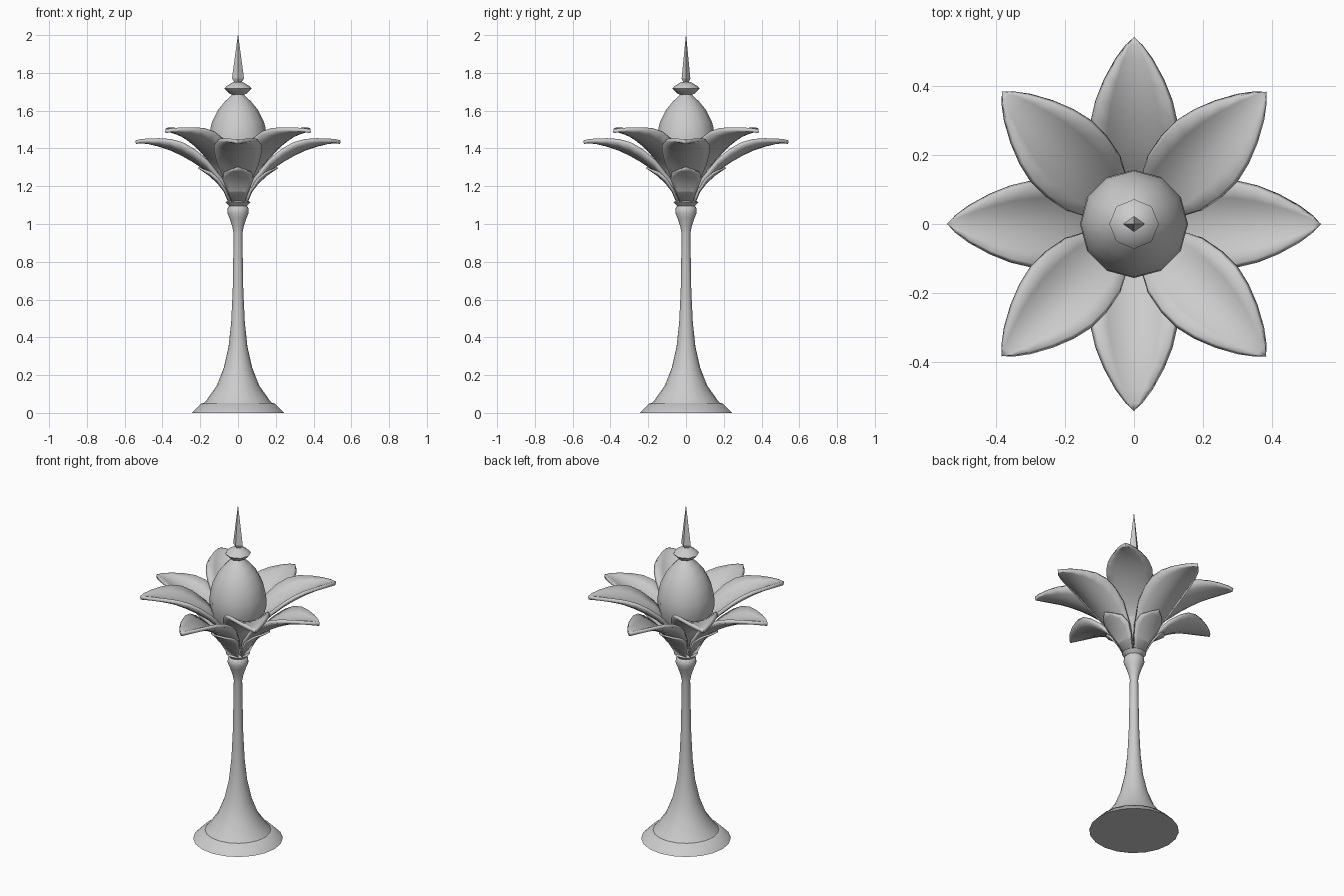
import bpy, math

cube = bpy.data.objects.get("Cube")
if cube:
    bpy.data.objects.remove(cube)

grey = bpy.data.materials.new("pale_grey")
grey.use_nodes = True
colour = (0.6, 0.6, 0.6, 1)
grey.diffuse_color = colour
grey.node_tree.nodes["Principled BSDF"].inputs["Base Color"].default_value = colour


def make(name, verts, faces, angle=40):
    mesh = bpy.data.meshes.new(name)
    mesh.from_pydata(verts, [], faces)
    mesh.materials.append(grey)
    ob = bpy.data.objects.new(name, mesh)
    bpy.context.collection.objects.link(ob)
    bpy.ops.object.select_all(action="DESELECT")
    ob.select_set(True)
    bpy.context.view_layer.objects.active = ob
    bpy.ops.object.shade_smooth_by_angle(angle=math.radians(angle))
    return ob


def lathe(name, profile, sides, squash=1, angle=40):
    """Turn (radius, height) points, listed upward, into a capped solid."""
    verts, faces = [], []
    for r, z in profile:
        for i in range(sides):
            a = math.tau * i / sides
            verts.append((r * math.cos(a), squash * r * math.sin(a), z))
    for k in range(len(profile) - 1):
        for i in range(sides):
            j = (i + 1) % sides
            faces.append((k * sides + i, k * sides + j,
                          (k + 1) * sides + j, (k + 1) * sides + i))
    faces.append(tuple(reversed(range(sides))))
    faces.append(tuple(range(len(verts) - sides, len(verts))))
    return make(name, verts, faces, angle)


def petal(name, outline, turn, lift, cup, thickness):
    """Cupped leaf from (reach, half width, height) stations."""
    cols = 6
    verts, faces = [], []
    for r, w, z in outline:
        for c in range(cols + 1):
            s = w * (2 * c / cols - 1)
            verts.append((r, s, z + lift + cup * s * s))
    n = cols + 1
    for k in range(len(outline) - 1):
        for c in range(cols):
            a = k * n + c
            faces.append((a, a + n, a + n + 1, a + 1))
    ob = make(name, verts, faces)
    ob.rotation_euler.z = turn
    solid = ob.modifiers.new("thickness", "SOLIDIFY")
    solid.thickness = thickness
    solid.offset = 1
    return ob


# Flared foot and slender stem with a collar
lathe("stem", [(0.245, 0), (0.195, 0.05), (0.18, 0.052), (0.165, 0.07),
               (0.112, 0.145), (0.075, 0.24), (0.05, 0.35), (0.036, 0.48),
               (0.028, 0.65), (0.023, 0.95), (0.03, 0.985), (0.045, 1.03),
               (0.057, 1.06), (0.055, 1.085), (0.046, 1.095),
               (0.066, 1.115), (0.05, 1.125)], 20)

# Egg-shaped bud, its ring and the pointed spike
lathe("bud", [(0.03, 1.16), (0.09, 1.23), (0.135, 1.32), (0.157, 1.41),
              (0.154, 1.47), (0.138, 1.54), (0.105, 1.605),
              (0.068, 1.65), (0.03, 1.685)], 12)
lathe("bud_ring", [(0.02, 1.68), (0.045, 1.69), (0.072, 1.717), (0.06, 1.73),
                   (0.025, 1.752)], 8)
lathe("spike", [(0.015, 1.745), (0.032, 1.77), (0.001, 2.0)], 4, 0.72, 20)

# Two rings of four large petals and one ring of small sepals
petal_outline = [(0.05, 0.035, 1.11), (0.09, 0.07, 1.205), (0.17, 0.113, 1.28),
                 (0.24, 0.126, 1.328), (0.3, 0.126, 1.362), (0.36, 0.112, 1.39),
                 (0.42, 0.088, 1.41), (0.48, 0.055, 1.424),
                 (0.52, 0.025, 1.427), (0.54, 0.003, 1.423)]
sepal_outline = [(0.045, 0.03, 1.11), (0.075, 0.06, 1.175), (0.11, 0.082, 1.22),
                 (0.15, 0.075, 1.257), (0.185, 0.04, 1.282), (0.212, 0.002, 1.3)]
for i in range(4):
    turn = math.pi / 2 * i
    petal(f"lower_petal_{i + 1}", petal_outline, turn, 0, 3.5, 0.02)
    petal(f"upper_petal_{i + 1}", petal_outline, turn + math.pi / 4, 0.058, 3.5, 0.02)
    petal(f"sepal_{i + 1}", sepal_outline, turn, -0.005, 3, 0.01)
